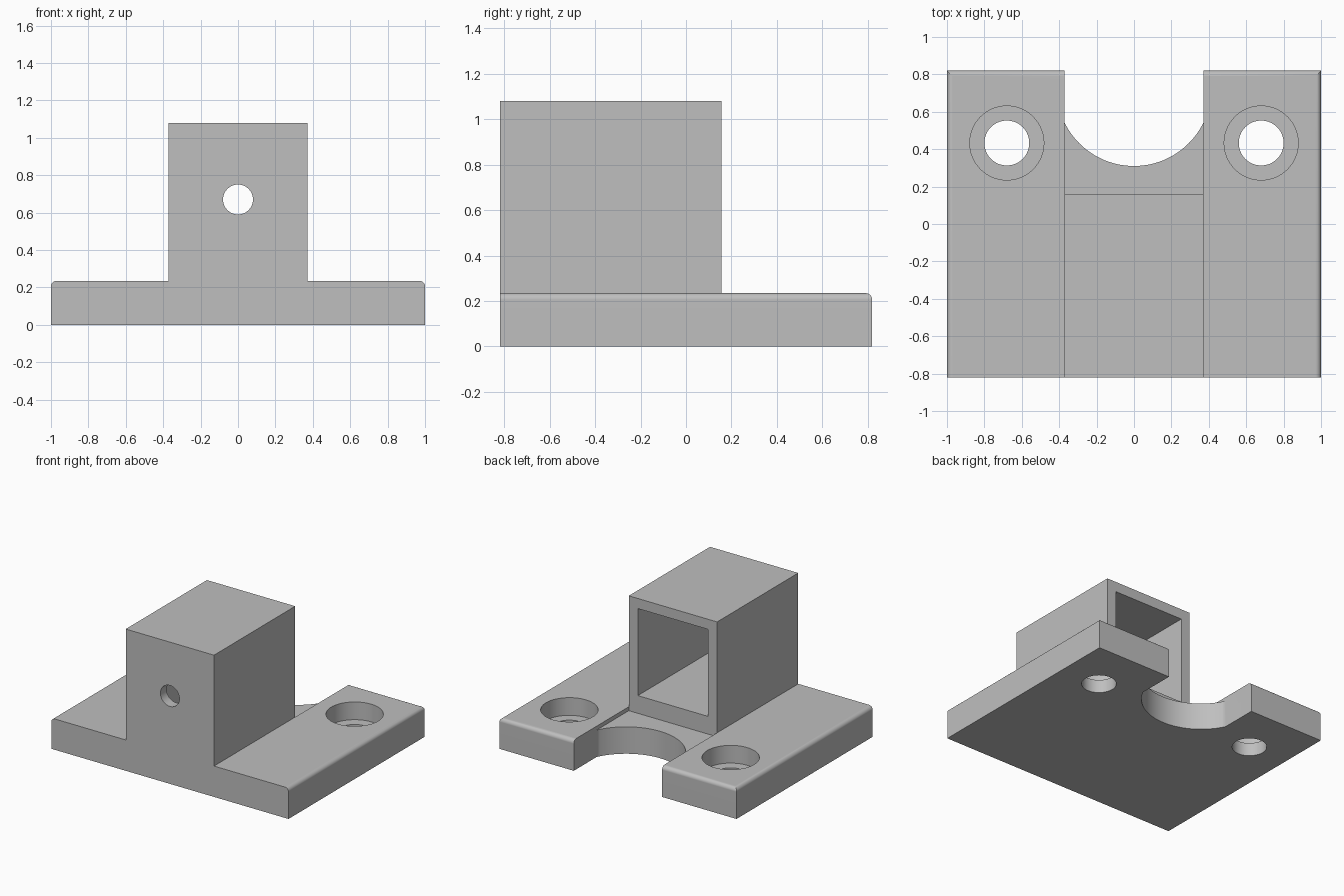
import bpy, bmesh, math

if "Cube" in bpy.data.objects:
    bpy.data.objects.remove(bpy.data.objects["Cube"])

grey = bpy.data.materials.new("light grey")
grey.diffuse_color = (0.52, 0.52, 0.52, 1)
grey.use_nodes = True
grey.node_tree.nodes["Principled BSDF"].inputs["Base Color"].default_value = grey.diffuse_color


def prism(name, points, z0, z1):
    """Extrude an xy outline between two heights."""
    bm = bmesh.new()
    bottom = bm.faces.new([bm.verts.new((x, y, z0)) for x, y in points])
    top = bmesh.ops.extrude_face_region(bm, geom=[bottom])["geom"]
    bmesh.ops.translate(bm, vec=(0, 0, z1 - z0),
                        verts=[g for g in top if isinstance(g, bmesh.types.BMVert)])
    bmesh.ops.recalc_face_normals(bm, faces=bm.faces)
    mesh = bpy.data.meshes.new(name)
    bm.to_mesh(mesh)
    bm.free()
    mesh.materials.append(grey)
    obj = bpy.data.objects.new(name, mesh)
    bpy.context.collection.objects.link(obj)
    return obj


def block(name, x, y0, y1, z0, z1):
    return prism(name, [(-x, y0), (x, y0), (x, y1), (-x, y1)], z0, z1)


def circle(cx, cy, r, n=64):
    return [(cx + r * math.cos(2 * math.pi * i / n),
             cy + r * math.sin(2 * math.pi * i / n)) for i in range(n)]


def combine(target, tool, operation):
    """Apply a boolean and discard the helper."""
    bpy.context.view_layer.objects.active = target
    mod = target.modifiers.new("boolean", "BOOLEAN")
    mod.operation, mod.solver, mod.object = operation, "EXACT", tool
    bpy.ops.object.modifier_apply(modifier=mod.name)
    bpy.data.objects.remove(tool)


W, D, TOP = 1.0, 0.82, 0.235
TW, TB = 0.372, 0.157          # tower half width and back

# Base plate, rounded along the top side and back edges
base = block("mounting_bracket", W, -D, D, 0, TOP)
bm = bmesh.new()
bm.from_mesh(base.data)
edges = []
for e in bm.edges:
    a, b = (v.co for v in e.verts)
    on_top = min(a.z, b.z) > TOP - 0.01
    if on_top and max(a.y, b.y) > 0 and not (a.y < 0 and b.y < 0):
        edges.append(e)
bmesh.ops.bevel(bm, geom=edges, offset=0.03, segments=5, profile=0.5, affect="EDGES")
bm.to_mesh(base.data)
bm.free()

# Shallow step behind the tower
combine(base, block("step_cutter", TW, TB, 1.0, 0.205, 0.5), "DIFFERENCE")

# Curved notch in the back edge
R, CY = 0.413, 0.723
half = math.asin(TW / R)
notch = [(R * math.sin(t), CY - R * math.cos(t))
         for t in (-half + 2 * half * i / 40 for i in range(41))]
notch += [(TW, 1.0), (-TW, 1.0)]
combine(base, prism("notch_cutter", notch, -0.2, 0.6), "DIFFERENCE")

# Counterbored screw holes
for side in (-1, 1):
    combine(base, prism("hole_cutter", circle(side * 0.68, 0.433, 0.12), -0.2, 0.5), "DIFFERENCE")
    combine(base, prism("counterbore_cutter", circle(side * 0.68, 0.433, 0.198), 0.1, 0.5), "DIFFERENCE")

# Hollow tower, open at the back, with a round hole in its front wall
combine(base, block("tower", TW, -D, TB, 0.1, 1.08), "UNION")
combine(base, block("cavity_cutter", 0.296, -0.745, 0.4, 0.34, 1.003), "DIFFERENCE")
drill = prism("drill_cutter", circle(0, 0, 0.08), -0.15, 0.15)
drill.rotation_euler.x = math.pi / 2
drill.location = (0, -0.8, 0.67)
bpy.context.view_layer.update()
combine(base, drill, "DIFFERENCE")

# Smooth curved surfaces, keep the flat faces crisp
bpy.ops.object.select_all(action="DESELECT")
base.select_set(True)
bpy.context.view_layer.objects.active = base
bpy.ops.object.shade_smooth_by_angle(angle=math.radians(30))
normals = base.modifiers.new("weighted_normals", "WEIGHTED_NORMAL")
normals.keep_sharp = True
